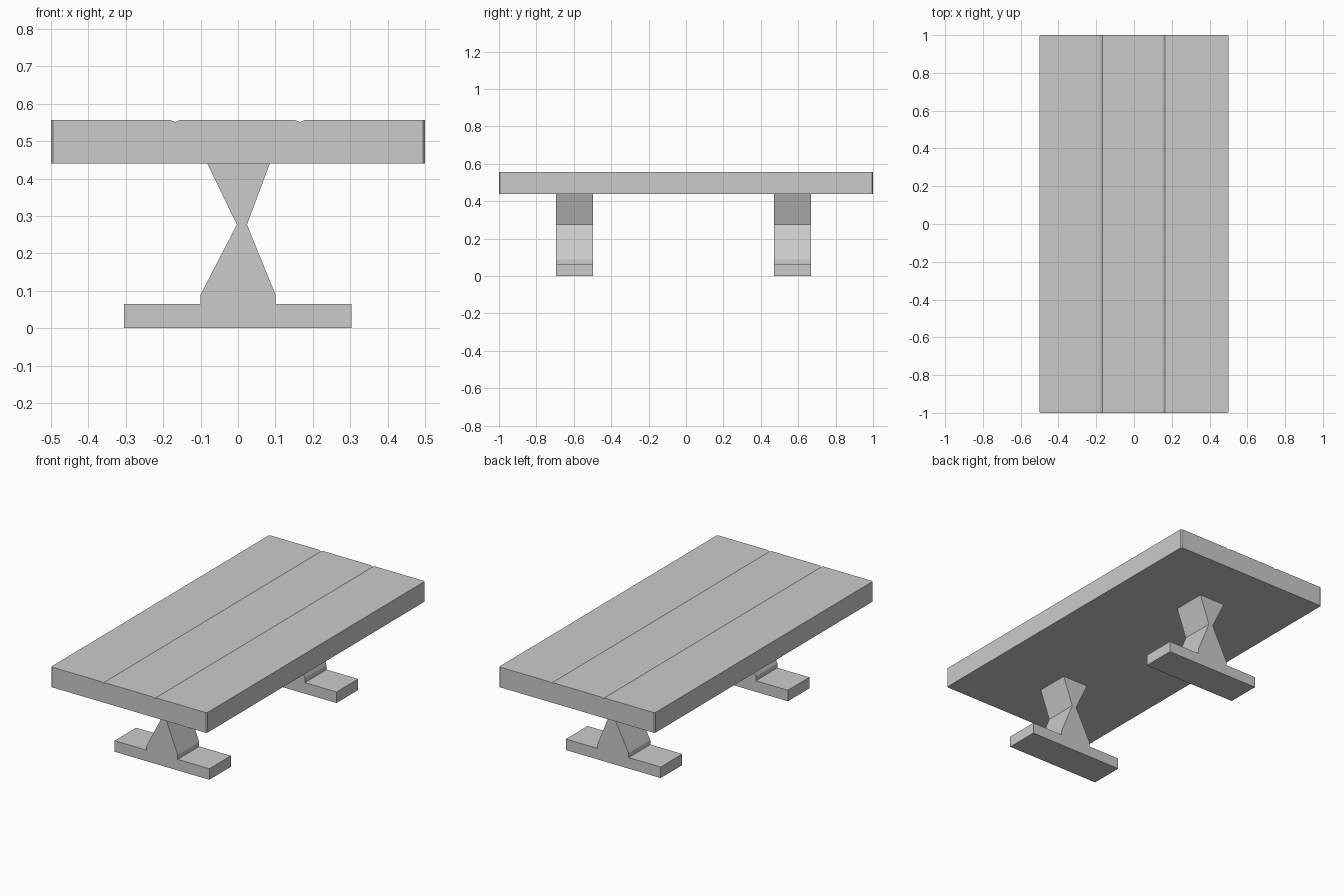
import bpy, bmesh

if "Cube" in bpy.data.objects:
    bpy.data.objects.remove(bpy.data.objects["Cube"])


def extrude_profile(name, profile, y0, y1, corner=0.0):
    """Extrude an (x, z) outline along y; optionally chamfer the upright corners."""
    bm = bmesh.new()
    face = bm.faces.new([bm.verts.new((x, y0, z)) for x, z in profile])
    moved = bmesh.ops.extrude_face_region(bm, geom=[face])["geom"]
    verts = [g for g in moved if isinstance(g, bmesh.types.BMVert)]
    bmesh.ops.translate(bm, verts=verts, vec=(0, y1 - y0, 0))
    if corner:
        x_max = max(x for x, z in profile)
        edges = [e for e in bm.edges
                 if all(abs(abs(v.co.x) - x_max) < 1e-5 for v in e.verts)
                 and abs(e.verts[0].co.z - e.verts[1].co.z) > 0.01]
        bmesh.ops.bevel(bm, geom=edges, offset=corner, segments=1,
                        profile=0.5, affect='EDGES')
    bmesh.ops.recalc_face_normals(bm, faces=bm.faces[:])
    mesh = bpy.data.meshes.new(name)
    bm.to_mesh(mesh)
    bm.free()
    obj = bpy.data.objects.new(name, mesh)
    bpy.context.collection.objects.link(obj)
    return obj


# Tabletop slab with two V-shaped plank grooves
TOP, BOTTOM = 0.557, 0.44
outline = [(-0.5, BOTTOM), (0.5, BOTTOM), (0.5, TOP)]
for gx in (0.165, -0.168):
    outline += [(gx + 0.014, TOP), (gx, TOP - 0.006), (gx - 0.014, TOP)]
outline.append((-0.5, TOP))
extrude_profile("tabletop", outline, -1.0, 1.0, corner=0.006)

# Hourglass pedestals on wide flat feet
pedestal = [(-0.305, 0.0), (0.303, 0.0), (0.303, 0.064), (0.1, 0.064),
            (0.1, 0.09), (0.024, 0.277), (0.085, BOTTOM), (-0.082, BOTTOM),
            (-0.003, 0.277), (-0.1, 0.09), (-0.1, 0.064), (-0.305, 0.064)]
for name, y0, y1 in (("front_pedestal", -0.695, -0.498),
                     ("back_pedestal", 0.47, 0.668)):
    extrude_profile(name, pedestal, y0, y1)
